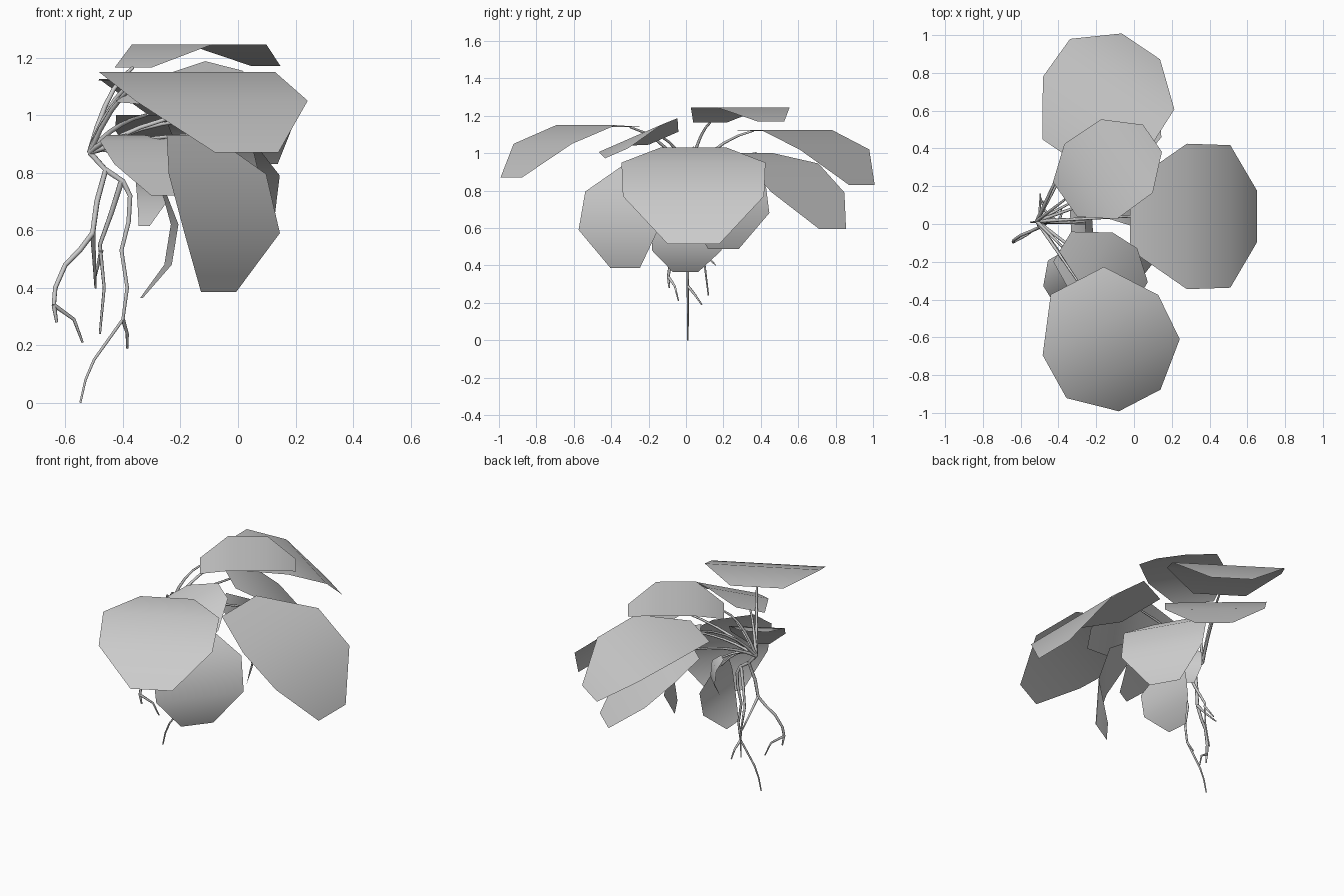
import bpy
from math import sin, cos, radians
from mathutils import Vector

CROWN = Vector((-0.515, 0.015, 0.87))


def tube(name, paths):
    """Tapered tubes; each path is (points, start radius, end radius)."""
    cu = bpy.data.curves.new(name, 'CURVE')
    cu.dimensions = '3D'
    cu.bevel_depth = 1.0
    cu.bevel_resolution = 1
    cu.use_fill_caps = True
    for pts, r0, r1 in paths:
        sp = cu.splines.new('POLY')
        sp.points.add(len(pts) - 1)
        for i, p in enumerate(pts):
            sp.points[i].co = (*p, 1)
            sp.points[i].radius = r0 + (r1 - r0) * i / (len(pts) - 1)
    ob = bpy.data.objects.new(name, cu)
    bpy.context.collection.objects.link(ob)


def leaf(name, base, yaw, width, profile, roll=0):
    """Eight-sided blade bent along its length, with an arching stem.
    profile: four (distance along yaw, height) rows from base to tip."""
    a, r = radians(yaw), radians(roll)
    side = Vector((-sin(a) * cos(r), cos(a) * cos(r), sin(r)))
    verts, mids = [], []
    for (d, z), k in zip(profile, (0.46, 1.0, 0.98, 0.36)):
        mid = Vector((base[0] + cos(a) * d, base[1] + sin(a) * d, z))
        mids.append(mid)
        verts += [mid + side * width * k / 2, mid - side * width * k / 2]
    faces = [(2 * i, 2 * i + 1, 2 * i + 3, 2 * i + 2) for i in range(3)]
    me = bpy.data.meshes.new(name)
    me.from_pydata(verts, [], faces)
    for p in me.polygons:
        p.use_smooth = True
    ob = bpy.data.objects.new(name, me)
    bpy.context.collection.objects.link(ob)
    # stem: quadratic arc from the crown to the blade base
    end = mids[0]
    ctrl = CROWN.lerp(end, 0.4)
    ctrl.z = max(CROWN.z + 0.05, CROWN.z + (end.z - CROWN.z) * 0.8)
    pts = []
    for i in range(6):
        t = i / 5
        pts.append(CROWN * (1 - t) ** 2 + ctrl * 2 * t * (1 - t) + end * t * t)
    tube(name + "_stem", [(pts, 0.010, 0.006)])


# large upper leaves
leaf("leaf_front", (-0.30, -0.30), -62.5, 0.69,
     [(0, 1.14), (0.265, 1.15), (0.525, 1.05), (0.715, 0.87)])
leaf("leaf_back", (-0.355, 0.36), 56, 0.68,
     [(0, 1.12), (0.276, 1.125), (0.523, 1.02), (0.70, 0.83)])
leaf("leaf_top", (-0.365, 0.13), 35, 0.485,
     [(0, 1.165), (0.165, 1.245), (0.40, 1.245), (0.565, 1.17)])
leaf("leaf_right", (-0.02, 0.04), 0, 0.77,
     [(0, 1.03), (0.30, 0.95), (0.53, 0.77), (0.67, 0.515)])
leaf("leaf_upper_tilted", (-0.38, -0.12), -31, 0.43,
     [(0, 1.08), (0.19, 1.112), (0.345, 1.08), (0.485, 1.0)], roll=20.5)
# drooping lower leaves
leaf("leaf_lower_front", (-0.17, -0.245), -38, 0.55,
     [(0, 0.93), (0.125, 0.795), (0.19, 0.59), (0.13, 0.385)])
leaf("leaf_lower_middle", (-0.19, 0.13), 30, 0.52,
     [(0, 0.98), (0.13, 0.88), (0.19, 0.68), (0.14, 0.487)])
leaf("leaf_lower_back", (-0.32, 0.375), 48.7, 0.60,
     [(0, 1.0), (0.18, 0.945), (0.37, 0.79), (0.545, 0.594)])
leaf("leaf_side_small", (-0.39, -0.155), -60, 0.33,
     [(0, 0.93), (0.105, 0.91), (0.20, 0.83), (0.28, 0.72)])
leaf("leaf_hanging", (-0.30, 0.0), 4, 0.38,
     [(0.04, 0.74), (0.08, 0.62), (0.057, 0.48), (-0.035, 0.365)])
leaf("leaf_tiny", (-0.34, 0.11), 45, 0.15,
     [(0, 0.85), (0.05, 0.80), (0.06, 0.70), (0.02, 0.615)])

# roots with forks
tube("roots", [
    ([CROWN, (-0.46, 0.01, 0.81), (-0.49, -0.01, 0.70), (-0.505, -0.02, 0.59),
      (-0.55, -0.04, 0.53), (-0.60, -0.06, 0.48), (-0.635, -0.085, 0.40),
      (-0.64, -0.095, 0.34)], 0.011, 0.008),
    ([(-0.64, -0.095, 0.34), (-0.63, -0.09, 0.28)], 0.008, 0.005),
    ([(-0.64, -0.095, 0.34), (-0.57, -0.06, 0.29), (-0.54, -0.04, 0.21)], 0.008, 0.004),
    ([(-0.505, -0.02, 0.59), (-0.50, 0.06, 0.50), (-0.495, 0.16, 0.40)], 0.009, 0.004),
    ([(-0.46, 0.01, 0.81), (-0.40, 0.01, 0.77), (-0.375, 0.01, 0.72),
      (-0.38, 0.01, 0.63), (-0.405, 0.01, 0.53), (-0.385, 0.01, 0.40),
      (-0.40, 0.01, 0.29), (-0.50, 0.01, 0.15), (-0.53, 0.01, 0.08),
      (-0.548, 0.01, 0.0)], 0.011, 0.004),
    ([(-0.40, 0.01, 0.29), (-0.385, 0.05, 0.24), (-0.385, 0.085, 0.19)], 0.008, 0.004),
    ([(-0.405, 0.01, 0.77), (-0.44, 0.04, 0.66), (-0.48, 0.08, 0.55),
      (-0.465, 0.10, 0.40), (-0.48, 0.12, 0.24)], 0.010, 0.004),
    ([(-0.475, 0.08, 0.53), (-0.495, 0.14, 0.44)], 0.008, 0.004),
])
